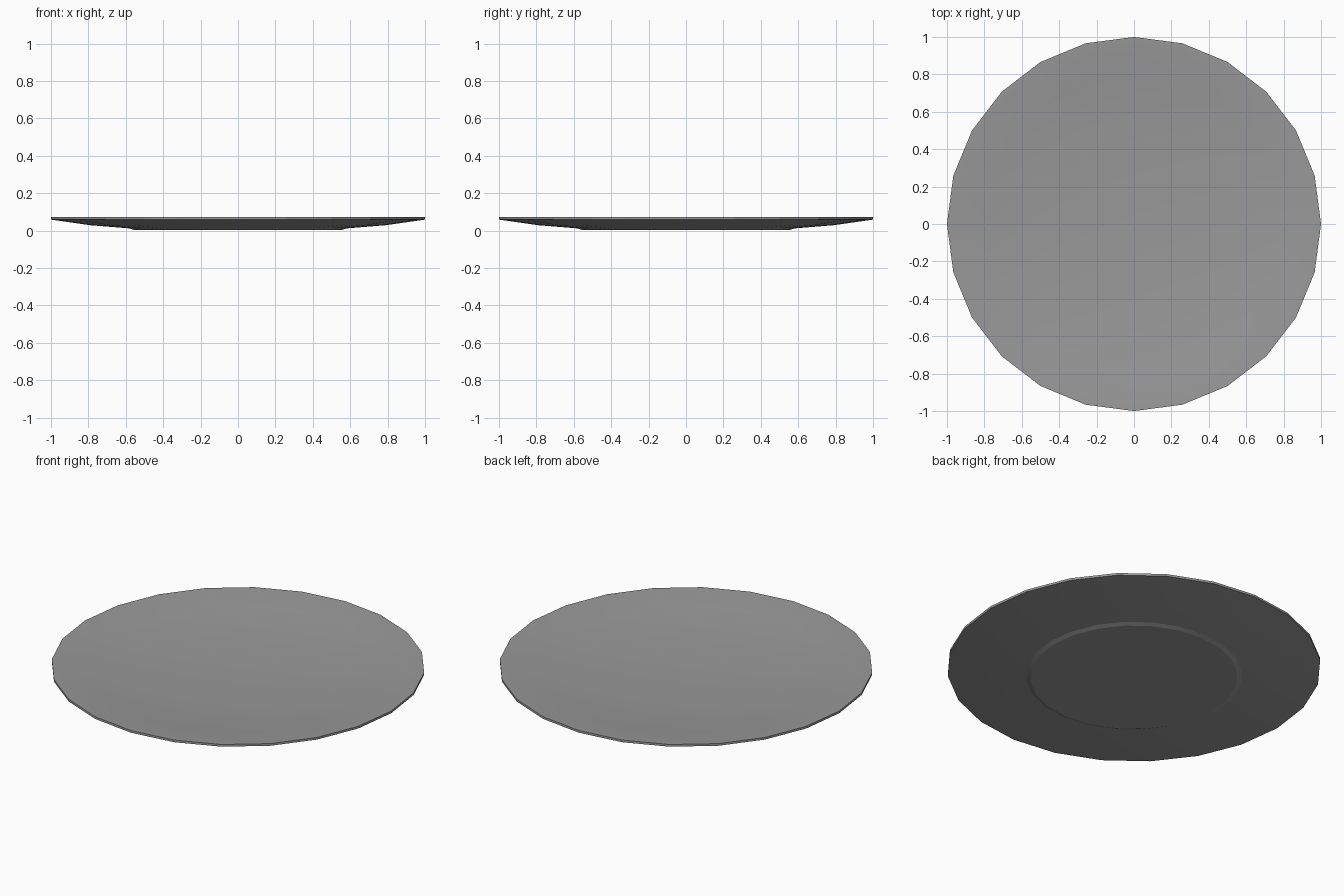
import bpy, bmesh, math

if "Cube" in bpy.data.objects:
    bpy.data.objects.remove(bpy.data.objects["Cube"])

SIDES = 24

# Half profile (radius, height): foot, underside, rim, then the shallow dish
PROFILE = [(0.555, 0.003), (0.58, 0.012), (0.79, 0.029), (1.0, 0.059),
           (1.0, 0.072), (0.965, 0.071), (0.8, 0.051), (0.55, 0.034),
           (0.28, 0.024)]
DISH_CENTRE = 0.021

bm = bmesh.new()
rings = []
for r, z in PROFILE:
    rings.append([bm.verts.new((r * math.cos(2 * math.pi * i / SIDES),
                                r * math.sin(2 * math.pi * i / SIDES), z))
                  for i in range(SIDES)])

# Side bands
for a, b in zip(rings, rings[1:]):
    for i in range(SIDES):
        j = (i + 1) % SIDES
        bm.faces.new((a[i], a[j], b[j], b[i]))

# Flat foot disc and fan at the middle of the dish
bm.faces.new(rings[0][::-1])
centre = bm.verts.new((0, 0, DISH_CENTRE))
for i in range(SIDES):
    bm.faces.new((rings[-1][i], rings[-1][(i + 1) % SIDES], centre))
bmesh.ops.recalc_face_normals(bm, faces=bm.faces)

mesh = bpy.data.meshes.new("plate")
bm.to_mesh(mesh)
bm.free()
plate = bpy.data.objects.new("plate", mesh)
bpy.context.collection.objects.link(plate)

# Dark grey glaze
glaze = bpy.data.materials.new("dark_grey")
glaze.diffuse_color = (0.32, 0.32, 0.32, 1)
glaze.use_nodes = True
glaze.node_tree.nodes["Principled BSDF"].inputs["Base Color"].default_value = glaze.diffuse_color
mesh.materials.append(glaze)

# Smooth shading with sharp rim and foot
bpy.context.view_layer.objects.active = plate
plate.select_set(True)
bpy.ops.object.shade_smooth_by_angle(angle=math.radians(14))
